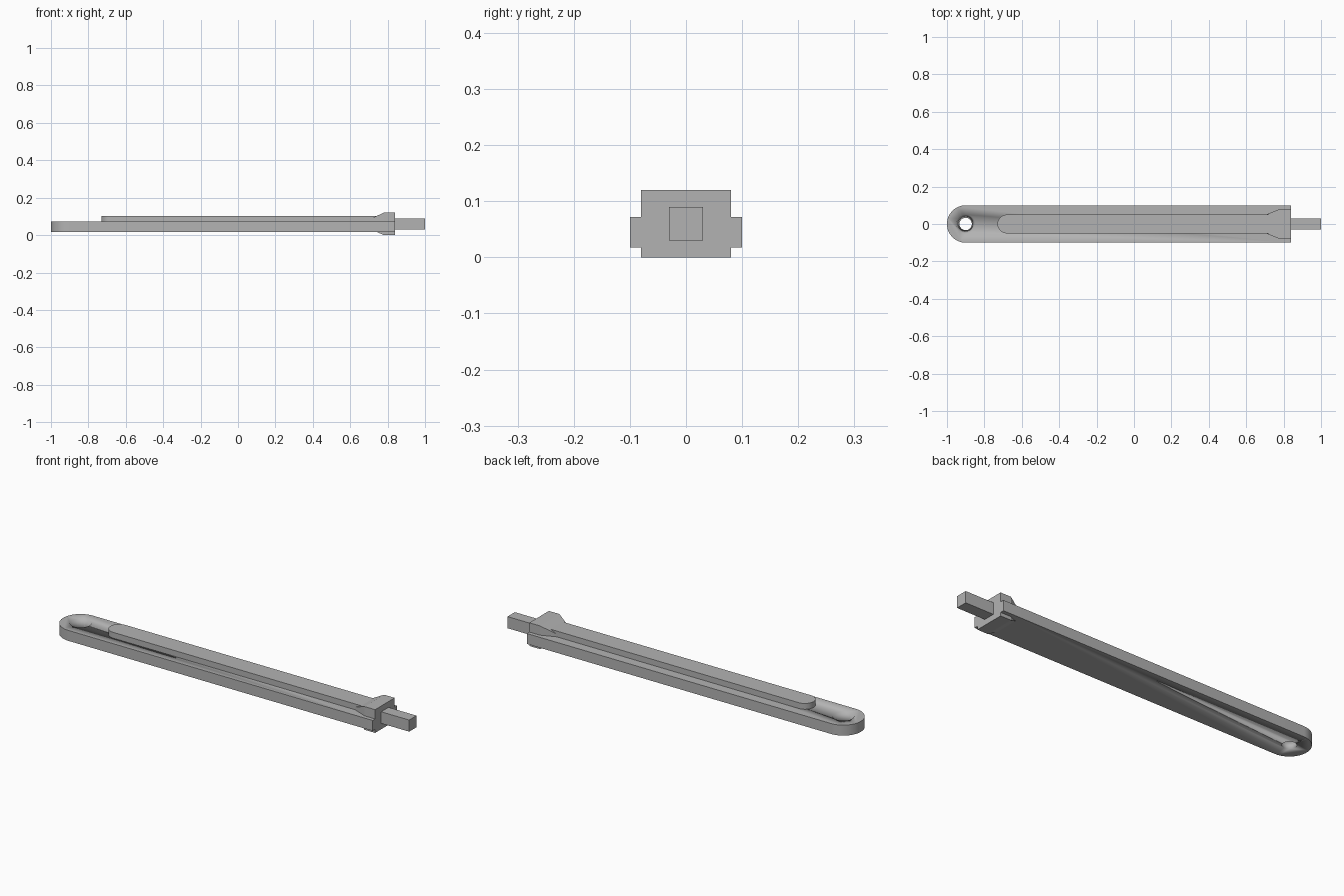
import bpy, bmesh, math

if "Cube" in bpy.data.objects:
    bpy.data.objects.remove(bpy.data.objects["Cube"])

grey = bpy.data.materials.new("plain grey")
grey.diffuse_color = (0.45, 0.45, 0.45, 1)
grey.use_nodes = True
grey.node_tree.nodes["Principled BSDF"].inputs["Base Color"].default_value = grey.diffuse_color


def finish(name, bm, smooth=False):
    bmesh.ops.recalc_face_normals(bm, faces=bm.faces)
    mesh = bpy.data.meshes.new(name)
    bm.to_mesh(mesh)
    bm.free()
    mesh.materials.append(grey)
    obj = bpy.data.objects.new(name, mesh)
    bpy.context.collection.objects.link(obj)
    if smooth:
        bpy.ops.object.select_all(action='DESELECT')
        obj.select_set(True)
        bpy.context.view_layer.objects.active = obj
        bpy.ops.object.shade_smooth_by_angle(angle=math.radians(30))
    return obj


def arc(cx, r, start, end, n):
    return [(cx + r * math.cos(start + (end - start) * i / n),
             r * math.sin(start + (end - start) * i / n)) for i in range(n + 1)]


def rounded_bar(name, x0, x1, half, z0, z1):
    """Flat bar with a half-round left end and a square right end."""
    bm = bmesh.new()
    outline = arc(x0 + half, half, math.pi / 2, 1.5 * math.pi, 32)
    outline += [(x1, -half), (x1, half)]
    face = bm.faces.new([bm.verts.new((x, y, z0)) for x, y in outline])
    out = bmesh.ops.extrude_face_region(bm, geom=[face])
    for v in out["geom"]:
        if isinstance(v, bmesh.types.BMVert):
            v.co.z = z1
    return finish(name, bm, True)


def lofted(name, sections):
    """Solid through rectangular sections (x, half width, z low, z high)."""
    bm = bmesh.new()
    rings = [[bm.verts.new((x, y, z)) for y, z in
              ((-h, a), (h, a), (h, b), (-h, b))] for x, h, a, b in sections]
    for p, q in zip(rings, rings[1:]):
        for i in range(4):
            j = (i + 1) % 4
            bm.faces.new((p[i], p[j], q[j], q[i]))
    bm.faces.new(rings[0])
    bm.faces.new(rings[-1])
    return finish(name, bm)


# Main arm
arm = rounded_bar("arm", -1, 0.84, 0.10, 0.018, 0.072)

# Tapered pivot hole, cut slightly beyond both faces
bm = bmesh.new()
bmesh.ops.create_cone(bm, cap_ends=True, segments=48,
                      radius1=0.033 - 0.0031, radius2=0.05 + 0.0031, depth=0.074)
bmesh.ops.translate(bm, vec=(-0.9, 0, 0.045), verts=bm.verts)
cutter = finish("pivot_hole_cutter", bm, True)
cutter.hide_render = True
cutter.hide_viewport = True
cut = arm.modifiers.new("pivot hole", 'BOOLEAN')
cut.operation = 'DIFFERENCE'
cut.solver = 'EXACT'
cut.object = cutter

# Raised rib along the top
rounded_bar("rib", -0.73, 0.80, 0.05, 0.06, 0.102)

# Flared collar at the end, and the square tang beyond it
lofted("collar", [(0.66, 0.032, 0.054, 0.066), (0.78, 0.08, 0, 0.12), (0.84, 0.08, 0, 0.12)])
lofted("tang", [(0.82, 0.03, 0.03, 0.09), (1.0, 0.03, 0.03, 0.09)])
